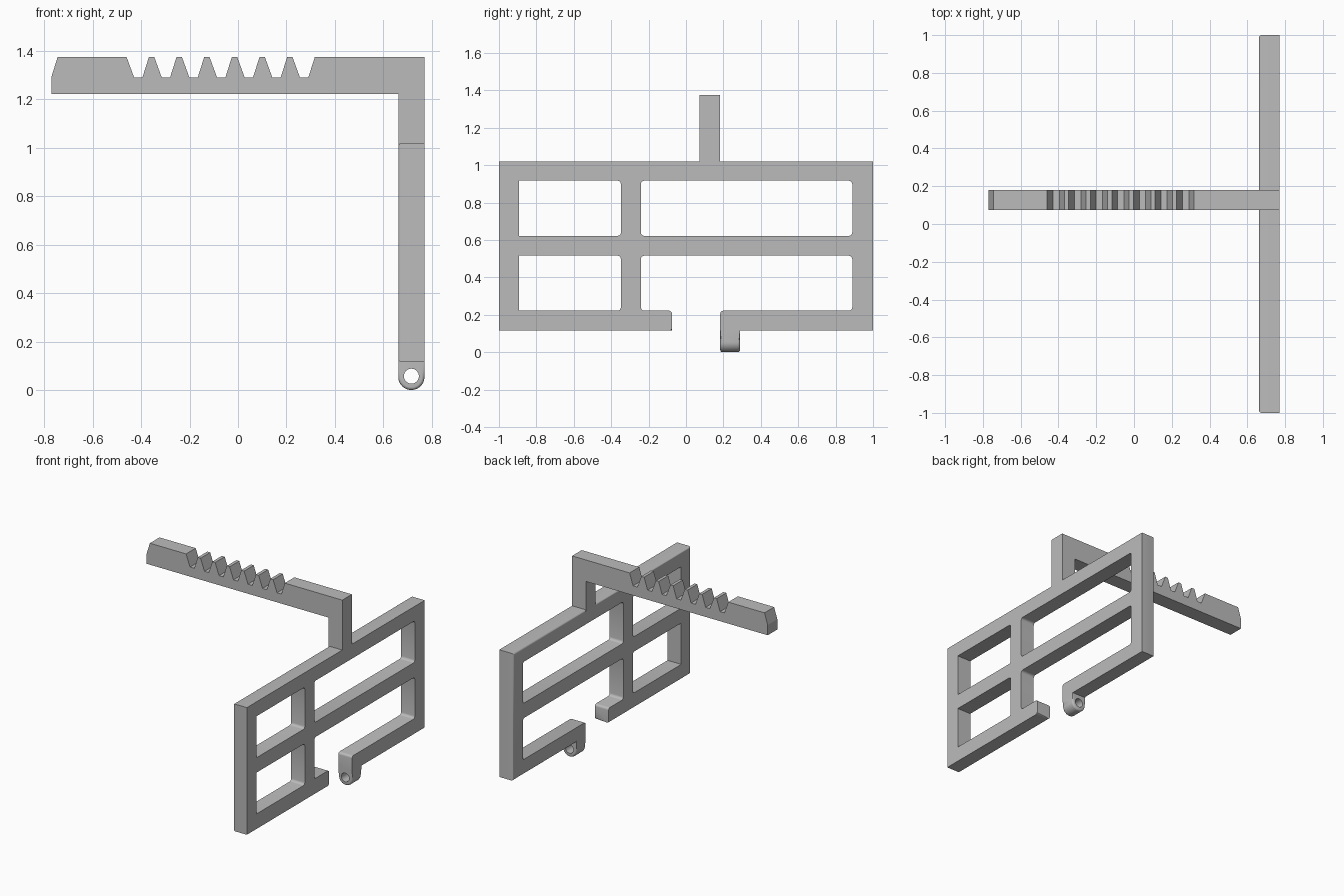
import bpy, bmesh, math
from mathutils import Matrix, Vector

cube = bpy.data.objects.get("Cube")
if cube:
    bpy.data.objects.remove(cube, do_unlink=True)

grey = bpy.data.materials.new("grey_plastic")
grey.use_nodes = True
GREY = (0.5, 0.5, 0.5, 1)
grey.diffuse_color = GREY
grey.node_tree.nodes["Principled BSDF"].inputs["Base Color"].default_value = GREY

X0, X1 = 0.662, 0.77            # thickness of the frame
MID = (X0 + X1) / 2
BOTTOM, TOP = 0.115, 1.02       # height of the frame
ARM_Y = (0.073, 0.181)


def finish(name, bm):
    bmesh.ops.recalc_face_normals(bm, faces=bm.faces)
    mesh = bpy.data.meshes.new(name)
    bm.to_mesh(mesh)
    bm.free()
    mesh.materials.append(grey)
    ob = bpy.data.objects.new(name, mesh)
    bpy.context.collection.objects.link(ob)
    return ob


def round_edges(bm, rule, radius):
    edges = [e for e in bm.edges if rule(*[v.co for v in e.verts])]
    bmesh.ops.bevel(bm, geom=edges, offset=radius, segments=4,
                    profile=0.5, affect='EDGES')


def box(x, y, z):
    bm = bmesh.new()
    size = Matrix.Diagonal((x[1] - x[0], y[1] - y[0], z[1] - z[0], 1))
    centre = Vector((sum(x), sum(y), sum(z))) / 2
    bmesh.ops.create_cube(bm, size=1, matrix=Matrix.Translation(centre) @ size)
    return bm


def prism(points, y):
    """Extrude an x-z outline along y."""
    bm = bmesh.new()
    face = bm.faces.new([bm.verts.new((px, y[0], pz)) for px, pz in points])
    new = bmesh.ops.extrude_face_region(bm, geom=[face])["geom"]
    bmesh.ops.translate(bm, vec=(0, y[1] - y[0], 0),
                        verts=[v for v in new if isinstance(v, bmesh.types.BMVert)])
    return bm


def cut(ob, cutter):
    mod = ob.modifiers.new("cut", 'BOOLEAN')
    mod.operation, mod.solver, mod.object = 'DIFFERENCE', 'EXACT', cutter
    bpy.context.view_layer.objects.active = ob
    bpy.ops.object.modifier_apply(modifier=mod.name)
    bpy.data.objects.remove(cutter, do_unlink=True)


def near(a, b):
    return abs(a - b) < 1e-3


# Frame slab, with the outer edges of its inner side rounded
slab = box((X0, X1), (-1, 1), (BOTTOM, TOP))
round_edges(slab, lambda a, b: near(a.x, X0) and near(b.x, X0), 0.014)
frame = finish("frame", slab)

# Four window openings with rounded corners
for y in ((-0.892, -0.348), (-0.241, 0.889)):
    for z in ((0.222, 0.516), (0.622, 0.917)):
        window = box((0.5, 0.9), y, z)
        round_edges(window, lambda a, b: near(a.y, b.y) and near(a.z, b.z)
                    and a.y > -0.85, 0.018)
        cut(frame, finish("window_cutter", window))

# Gap in the lower rail, with rounded free ends
GAP = (-0.075, 0.183)
cut(frame, finish("gap_cutter", box((0.5, 0.9), GAP, (0, 0.35))))
bm = bmesh.new()
bm.from_mesh(frame.data)
ends = [(GAP[0], BOTTOM), (GAP[0], 0.222), (GAP[1], 0.222)]
round_edges(bm, lambda a, b: not near(a.x, b.x) and any(
    near(v, w) for v, w in [(0, 0)]) and any(
    near(a.y, y) and near(b.y, y) and near(a.z, z) and near(b.z, z)
    for y, z in ends), 0.016)
bm.to_mesh(frame.data)
bm.free()

# Toothed arm and its post as one L-shaped outline
ARM_LOW, ARM_TOP, NOTCH_Z = 1.222, 1.375, 1.29
outline = [(X1, 1.0), (X1, ARM_TOP)]
for i in reversed(range(7)):
    start = -0.46 + i * 0.1142
    outline += [(start + 0.092, ARM_TOP), (start + 0.065, NOTCH_Z),
                (start + 0.031, NOTCH_Z), (start, ARM_TOP)]
outline += [(-0.745, ARM_TOP), (-X1, 1.295), (-X1, ARM_LOW),
            (X0, ARM_LOW), (X0, 1.0)]
finish("toothed_arm", prism(outline, ARM_Y))

# Rounded lug with a through hole below the lower rail
R = (X1 - X0) / 2
lug = [(X0, 0.14), (X1, 0.14)]
lug += [(MID + R * math.cos(t), R - R * math.sin(t))
        for t in [math.pi * i / 24 for i in range(25)]]
bm = prism(lug, (GAP[1], 0.289))
round_edges(bm, lambda a, b: near(a.y, b.y) and a.z < R + 0.001
            and b.z < R + 0.001, 0.012)
eyelet = finish("eyelet_lug", bm)
hole = [(MID + 0.031 * math.cos(t), 0.057 + 0.031 * math.sin(t))
        for t in [math.tau * i / 32 for i in range(32)]]
cut(eyelet, finish("hole_cutter", prism(hole, (0.1, 0.4))))

# Smooth the rounded corners, keep the edges sharp
bpy.ops.object.select_all(action='DESELECT')
for ob in (frame, eyelet):
    ob.select_set(True)
bpy.context.view_layer.objects.active = frame
bpy.ops.object.shade_smooth_by_angle(angle=math.radians(30))
